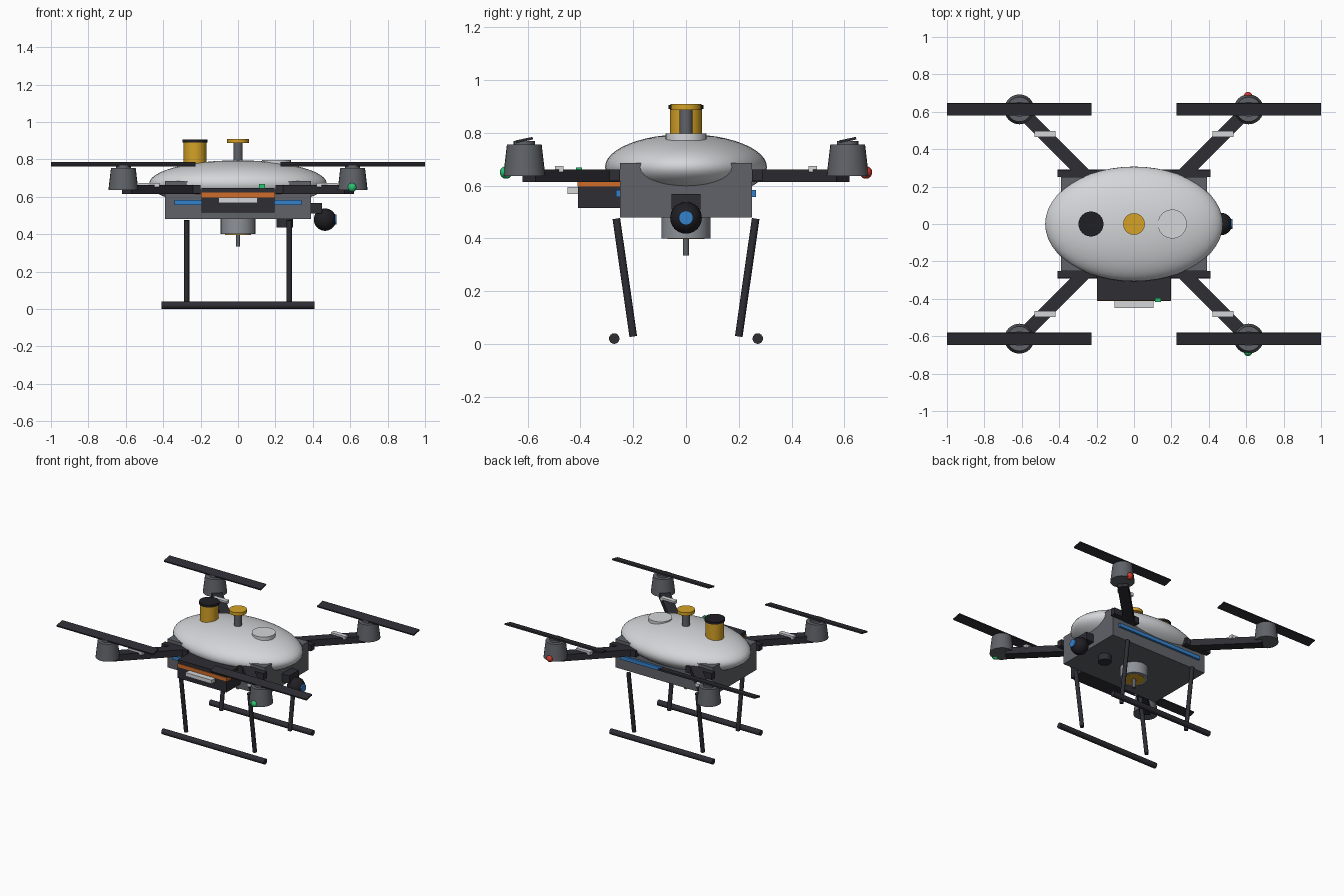
import bpy, math
from mathutils import Vector, Matrix

if "Cube" in bpy.data.objects:
    bpy.data.objects.remove(bpy.data.objects["Cube"])


def mat(name, r, g, b):
    m = bpy.data.materials.new(name)
    m.diffuse_color = (r, g, b, 1)
    m.use_nodes = True
    m.node_tree.nodes["Principled BSDF"].inputs["Base Color"].default_value = m.diffuse_color
    return m


WHITE = mat("shell_white", .66, .67, .69)
GREY = mat("body_grey", .115, .123, .138)
DARK = mat("carbon_dark", .026, .026, .034)
BLACK = mat("cap_black", .014, .014, .018)
GOLD = mat("gold", .66, .36, .02)
ORANGE = mat("orange", .62, .15, .02)
BLUE = mat("blue", .035, .22, .60)
RED = mat("red", .62, .04, .025)
GREEN = mat("green", .025, .55, .17)
SILVER = mat("silver_grey", .27, .29, .32)


def finish(name, m, smooth=False):
    o = bpy.context.object
    o.name = name
    o.data.materials.append(m)
    if smooth:
        bpy.ops.object.shade_smooth_by_angle(angle=math.radians(35))
    return o


def box(name, m, lo, hi):
    """Box between two opposite corners."""
    c = [(a + b) / 2 for a, b in zip(lo, hi)]
    bpy.ops.mesh.primitive_cube_add(size=1, location=c)
    o = finish(name, m)
    o.data.transform(Matrix.Diagonal([b - a for a, b in zip(lo, hi)] + [1]))
    return o


def rod(name, m, p, q, r, r2=None, n=24):
    """Cylinder or frustum from p to q."""
    p, q = Vector(p), Vector(q)
    d = q - p
    bpy.ops.mesh.primitive_cone_add(
        vertices=n, radius1=r, radius2=r if r2 is None else r2, depth=d.length,
        location=(p + q) / 2, rotation=d.to_track_quat('Z', 'Y').to_euler())
    return finish(name, m, True)


def ball(name, m, c, size, seg=24, rings=16):
    bpy.ops.mesh.primitive_uv_sphere_add(segments=seg, ring_count=rings, radius=1, location=c)
    o = finish(name, m, True)
    o.data.transform(Matrix.Diagonal((*size, 1)))
    return o


# Fuselage and shell
box("body", GREY, (-.39, -.25, .48), (.39, .25, .685))
ball("shell", WHITE, (0, 0, .67), (.475, .307, .125), 48, 24)

# Parts on top of the shell
rod("sensor_tower", GOLD, (-.23, 0, .74), (-.23, 0, .892), .061)
rod("sensor_cap", BLACK, (-.23, 0, .89), (-.23, 0, .906), .067)
rod("antenna_post", GREY, (0, 0, .76), (0, 0, .89), .025)
rod("antenna_disc", GOLD, (0, 0, .887), (0, 0, .91), .058)
rod("puck", WHITE, (.205, 0, .74), (.205, 0, .798), .078)

# Battery pack on the front
box("battery", DARK, (-.195, -.41, .515), (.195, -.25, .598))
box("battery_band", ORANGE, (-.197, -.412, .596), (.197, -.25, .622))
box("battery_lid", DARK, (-.195, -.408, .622), (.195, -.25, .648))
box("battery_handle", WHITE, (-.105, -.45, .568), (.105, -.40, .595))
box("battery_light", GREEN, (.113, -.417, .645), (.145, -.395, .668))

# Ball camera on the right end
box("camera_mount", DARK, (.38, -.055, .51), (.45, .055, .568))
ball("camera_ball", BLACK, (.465, 0, .478), (.06, .06, .06))
rod("camera_lens", BLUE, (.50, 0, .478), (.527, 0, .478), .027)

# Underside payload
rod("payload", SILVER, (0, 0, .40), (0, 0, .485), .093)
rod("payload_plate", GOLD, (0, 0, .397), (0, 0, .402), .07)
rod("payload_probe", GREY, (0, 0, .335), (0, 0, .40), .012, n=12)
rod("under_sensor", DARK, (.25, 0, .435), (.25, 0, .485), .045, n=12)

# Side stripes, skids
for s in (-1, 1):
    y0, y1 = sorted((s * .245, s * .265))
    box("side_stripe", BLUE, (-.34, y0, .557), (.34, y1, .583))
    rod("skid", DARK, (-.41, s * .272, .02), (.41, s * .272, .02), .02, n=16)

# One set of leg, arm, motor and propeller per corner
for sx in (-1, 1):
    for sy in (-1, 1):
        rod("leg", DARK, (sx * .275, sy * .264, .475), (sx * .275, sy * .2, .028), .0145, n=12)
        x0, x1 = sorted((sx * .2, sx * .408))
        y0, y1 = sorted((sy * .25, sy * .29))
        box("arm_bracket", DARK, (x0, y0, .617), (x1, y1, .662))

        arm = box("arm", DARK, (-.27, -.035, .614), (.27, .035, .662))
        arm.location = (sx * .404, sy * .404, .638)
        arm.rotation_euler = (0, 0, math.atan2(sy, sx))
        cx, cy = sx * .475, sy * .48
        box("arm_clip", WHITE, (cx - .056, cy - .016, .652), (cx + .056, cy + .016, .675))

        mx, my = sx * .613, sy * .613
        rod("motor", GREY, (mx, my, .636), (mx, my, .755), .08, .066)
        rod("motor_hub", GREY, (mx, my, .75), (mx, my, .77), .04)
        prop = box("propeller", DARK, (mx - .387, my - .033, .768), (mx + .387, my + .033, .778))
        prop.rotation_euler = (math.radians(12), 0, 0)

# Navigation lights on the right-hand motors
ball("light_green", GREEN, (.61, -.682, .65), (.024, .024, .024), 16, 10)
ball("light_red", RED, (.61, .682, .65), (.024, .024, .024), 16, 10)
